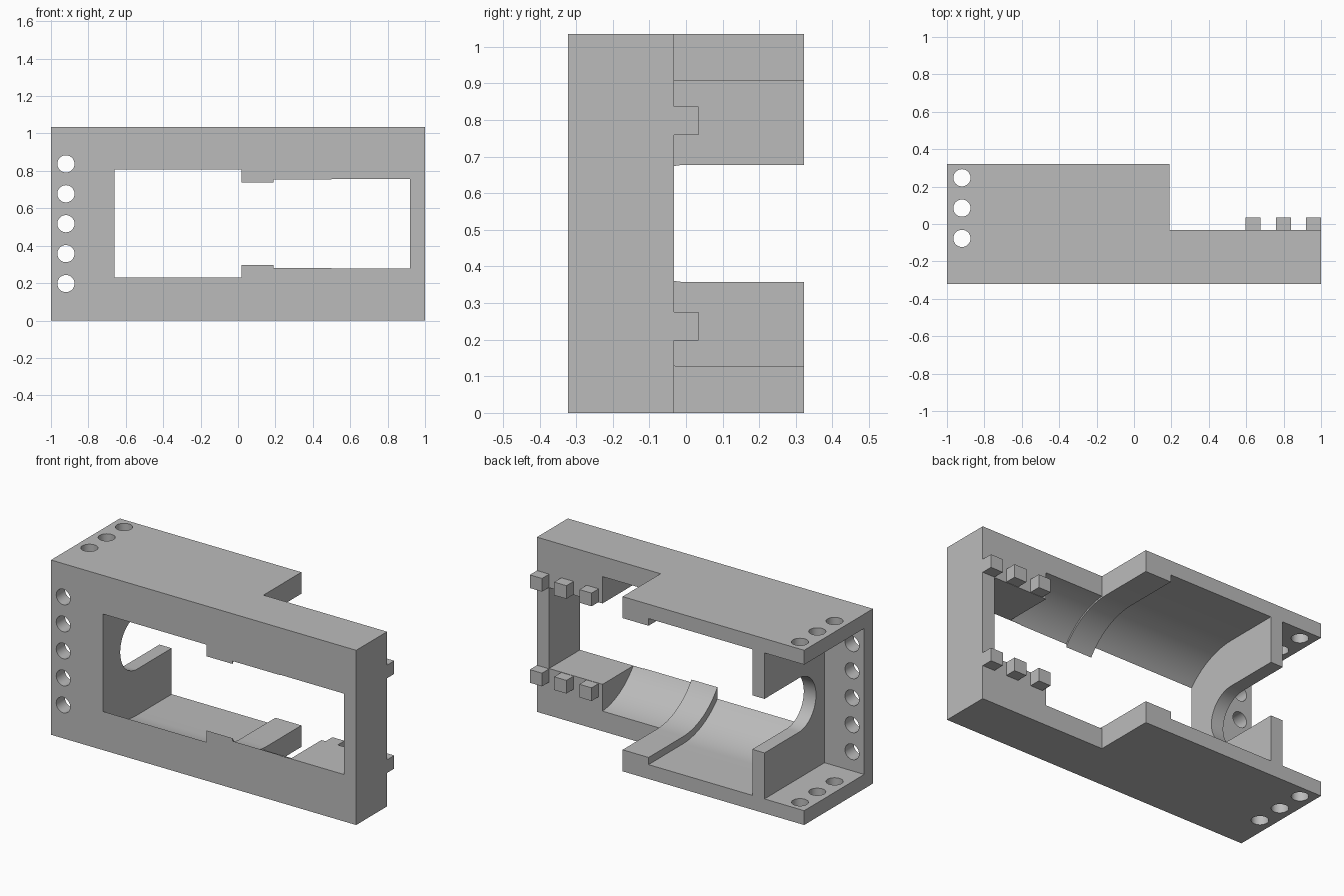
import bpy, bmesh, math
from mathutils import Matrix, Vector

if "Cube" in bpy.data.objects:
    bpy.data.objects.remove(bpy.data.objects["Cube"], do_unlink=True)

HEIGHT, HALF_DEPTH = 1.035, 0.322
MID = HEIGHT / 2
PLATE = 0.085
LEDGE = -0.033      # back of the shallow half

grey = bpy.data.materials.new("plain grey")
grey.use_nodes = True
colour = (0.5, 0.5, 0.5, 1)
grey.diffuse_color = colour
grey.node_tree.nodes["Principled BSDF"].inputs["Base Color"].default_value = colour


def finish(name, bm):
    bmesh.ops.recalc_face_normals(bm, faces=bm.faces)
    mesh = bpy.data.meshes.new(name)
    bm.to_mesh(mesh)
    bm.free()
    mesh.materials.append(grey)
    obj = bpy.data.objects.new(name, mesh)
    bpy.context.collection.objects.link(obj)
    return obj


def prism(name, profile, x0, x1):
    """Extrude a (y, z) outline along x."""
    bm = bmesh.new()
    face = bm.faces.new([bm.verts.new((x0, y, z)) for y, z in profile])
    new = bmesh.ops.extrude_face_region(bm, geom=[face])["geom"]
    verts = [v for v in new if isinstance(v, bmesh.types.BMVert)]
    bmesh.ops.translate(bm, verts=verts, vec=Vector((x1 - x0, 0, 0)))
    return finish(name, bm)


def box(name, x0, x1, y0, y1, z0, z1):
    return prism(name, [(y0, z0), (y1, z0), (y1, z1), (y0, z1)], x0, x1)


def channel(name, r, x0, x1, steps=48):
    """Half round trough along x, open straight to the back."""
    arc = [math.pi / 2 + math.pi * i / steps for i in range(steps + 1)]
    pts = [(r * math.cos(a), MID + r * math.sin(a)) for a in arc]
    return prism(name, pts + [(1, MID - r), (1, MID + r)], x0, x1)


def drill(name, location, rotation):
    bm = bmesh.new()
    bmesh.ops.create_cone(bm, cap_ends=True, segments=32, radius1=0.046,
                          radius2=0.046, depth=3 if rotation == 0 else 0.3,
                          matrix=Matrix.Translation(location) @ Matrix.Rotation(rotation, 4, "X"))
    return finish(name, bm)


# Solid block, carved into the housing
housing = box("housing", -1, 1, -HALF_DEPTH, HALF_DEPTH, 0, HEIGHT)
cutters = [
    box("back_notch", 0.19, 1.2, LEDGE, 1, -1, 2),
    box("open_end", -1.2, -0.74, -0.24, 1, PLATE, HEIGHT - PLATE),
    channel("main_chamber", MID - PLATE, -0.66, 0.02),
    channel("rib_opening", 0.39, -0.1, 0.3),
    channel("front_chamber", 0.40, 0.19, 0.57),
    box("end_window", 0.5, 0.92, -1, 1, MID - 0.2395, MID + 0.2395),
    channel("divider_slot", 0.16, -0.8, -0.6),
]
# Mounting holes through the front wall and both plates
for i in range(5):
    cutters.append(drill("front_hole", (-0.92, -0.28, MID + (i - 2) * 0.16), math.pi / 2))
for i in range(3):
    cutters.append(drill("plate_hole", (-0.92, 0.085 + (i - 1) * 0.162, MID), 0))

bpy.context.view_layer.objects.active = housing
for cutter in cutters:
    cutter.hide_render = True
    mod = housing.modifiers.new(cutter.name, "BOOLEAN")
    mod.operation, mod.solver, mod.object = "DIFFERENCE", "EXACT", cutter
    bpy.ops.object.modifier_apply(modifier=mod.name)
    bpy.data.objects.remove(cutter, do_unlink=True)

# Smooth the round surfaces only
bpy.ops.object.select_all(action="DESELECT")
housing.select_set(True)
bpy.ops.object.shade_smooth_by_angle(angle=math.radians(25))

# Locating pegs on the back of the shallow half
for side, z in (("lower", 0.198), ("upper", HEIGHT - 0.276)):
    for i, x in enumerate((0.595, 0.76, 0.92)):
        box(f"{side}_peg_{i + 1}", x, x + 0.08, LEDGE, 0.034, z, z + 0.078)
